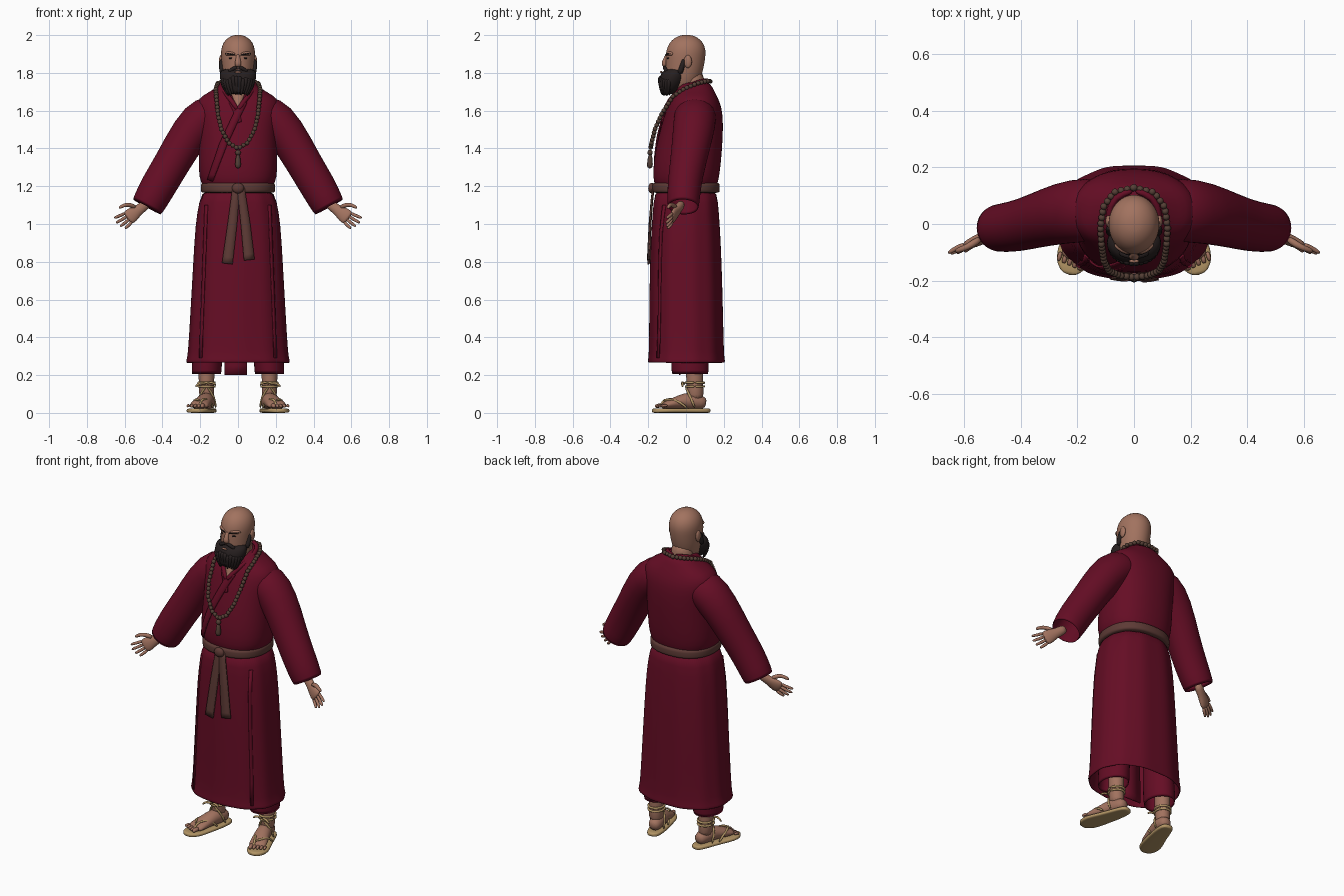
import bpy, bmesh, math, random
from mathutils import Vector, Matrix

random.seed(4)
if bpy.data.objects.get("Cube"):
    bpy.data.objects.remove(bpy.data.objects["Cube"])


def material(name, red, green, blue):
    mat = bpy.data.materials.new(name)
    mat.use_nodes = True
    mat.diffuse_color = (red, green, blue, 1)
    shader = mat.node_tree.nodes["Principled BSDF"]
    shader.inputs["Base Color"].default_value = (red, green, blue, 1)
    shader.inputs["Roughness"].default_value = 0.8
    return mat


ROBE = material("crimson_cloth", 0.13, 0.004, 0.018)
SASH = material("brown_sash", 0.11, 0.043, 0.036)
WOOD = material("dark_wood", 0.09, 0.05, 0.036)
SKIN = material("tan_skin", 0.36, 0.17, 0.115)
HAIR = material("black_hair", 0.02, 0.014, 0.014)
STRAW = material("straw", 0.45, 0.3, 0.13)


def finish(bm, name, mat, mirror=False, wall=0, smooth=1):
    """Turn a bmesh into a smooth object with the usual modifiers."""
    bmesh.ops.recalc_face_normals(bm, faces=bm.faces)
    mesh = bpy.data.meshes.new(name)
    bm.to_mesh(mesh)
    bm.free()
    mesh.materials.append(mat)
    mesh.shade_smooth()
    obj = bpy.data.objects.new(name, mesh)
    bpy.context.collection.objects.link(obj)
    if mirror:
        obj.modifiers.new("mirror", "MIRROR")
    if wall:
        shell = obj.modifiers.new("wall", "SOLIDIFY")
        shell.thickness, shell.offset = wall, -1
    if smooth:
        obj.modifiers.new("smooth", "SUBSURF").levels = smooth
        obj.modifiers["smooth"].render_levels = smooth
    return obj


def loft(name, rows, mat, sides=16, hint=(1, 0, 0), level=False, power=2,
         fold=0, caps=(True, True), **options):
    """Skin oval rings; each row is centre x, y, z and the two radii."""
    bm, rings = bmesh.new(), []
    for i, (x, y, z, wide, deep) in enumerate(rows):
        before = Vector(rows[max(i - 1, 0)][:3])
        after = Vector(rows[min(i + 1, len(rows) - 1)][:3])
        along = Vector((0, 0, 1)) if level else (after - before).normalized()
        side = Vector(hint)
        side = (side - along * along.dot(side)).normalized()
        up = along.cross(side)
        ring = []
        for k in range(sides):
            angle = math.tau * k / sides
            c, s = math.cos(angle), math.sin(angle)
            grow = 1 + fold * math.sin(angle * 11)
            c = math.copysign(abs(c) ** (2 / power), c) * grow
            s = math.copysign(abs(s) ** (2 / power), s) * grow
            ring.append(bm.verts.new(Vector((x, y, z)) + side * wide * c + up * deep * s))
        rings.append(ring)
    for low, high in zip(rings, rings[1:]):
        for k in range(sides):
            j = (k + 1) % sides
            bm.faces.new((low[k], low[j], high[j], high[k]))
    for ring, capped in zip((rings[0], rings[-1]), caps):
        if capped:
            bm.faces.new(ring)
    return finish(bm, name, mat, **options)


def tube(name, points, radius, mat, tip=1, hint=(0.2, 0.3, 1), **options):
    last = len(points) - 1
    rows = [(*p, *[radius * (1 + (tip - 1) * i / last)] * 2) for i, p in enumerate(points)]
    return loft(name, rows, mat, sides=8, hint=hint, **options)


def ball(name, centre, size, mat, **options):
    bm = bmesh.new()
    place = Matrix.Translation(centre) @ Matrix.Diagonal((*size, 1))
    bmesh.ops.create_uvsphere(bm, u_segments=20, v_segments=12, radius=1, matrix=place)
    return finish(bm, name, mat, smooth=0, **options)


def spans(rows):
    """Change rows of z, half width, front y, back y into loft rows."""
    return [(0, (f + b) / 2, z, w, (b - f) / 2) for z, w, f, b in rows]


def front_of(rows, power):
    """Return a function giving the front surface y at x, z."""
    rows = sorted(rows, key=lambda row: row[2])

    def front(x, z):
        for low, high in zip(rows, rows[1:]):
            if z <= high[2]:
                break
        t = min(max((z - low[2]) / (high[2] - low[2]), 0), 1)
        cy, wide, deep = [low[i] + (high[i] - low[i]) * t for i in (1, 3, 4)]
        return cy - deep * (1 - min(abs(x / wide), 1) ** power) ** (1 / power)
    return front


def ribbon(name, points, front, mat, lift=0.006, wall=0.008):
    """Lay a cloth strip on a front surface; points are x, z, width."""
    bm, pairs = bmesh.new(), []
    steps = 6
    path = [Vector(a).lerp(Vector(b), t / steps)
            for a, b in zip(points, points[1:]) for t in range(steps)] + [Vector(points[-1])]
    for i, (x, z, width) in enumerate(path):
        way = path[min(i + 1, len(path) - 1)] - path[max(i - 1, 0)]
        across = Vector((way.y, -way.x)).normalized() * width / 2
        pairs.append([bm.verts.new((x + across.x * s, front(x + across.x * s, z + across.y * s) - lift,
                                    z + across.y * s)) for s in (-1, 0, 1)])
    for a, b in zip(pairs, pairs[1:]):
        for k in (0, 1):
            bm.faces.new((a[k], a[k + 1], b[k + 1], b[k]))
    return finish(bm, name, mat, wall=wall, smooth=0)


# Robe: skirt, upper body and wide sleeves
ROUND = 2.3
skirt = spans([(1.2, .18, -.16, .16), (1.12, .205, -.17, .17), (1, .225, -.18, .18),
               (.8, .236, -.19, .19), (.5, .253, -.193, .198), (.3, .265, -.195, .202),
               (.285, .272, -.2, .207), (.265, .274, -.2, .208)])
loft("robe_skirt", skirt, ROBE, sides=88, level=True, power=ROUND, fold=.008,
     caps=(True, False), wall=.012)
torso = spans([(1.17, .178, -.15, .15), (1.21, .188, -.165, .165), (1.24, .206, -.175, .175),
               (1.34, .21, -.172, .187), (1.47, .205, -.145, .196), (1.56, .215, -.12, .196),
               (1.62, .225, -.1, .188), (1.665, .21, -.08, .17), (1.695, .16, -.06, .155),
               (1.725, .11, -.045, .14), (1.755, .085, -.03, .12)])
loft("robe_torso", torso, ROBE, sides=40, level=True, power=ROUND)
sleeve = [(.07, .05, 1.6, .1, .08), (.17, .05, 1.575, .115, .115), (.25, .04, 1.495, .11, .105),
          (.35, .01, 1.32, .095, .095), (.42, -.01, 1.205, .09, .096), (.485, -.015, 1.085, .085, .088)]
loft("robe_sleeves", sleeve, ROBE, sides=24, hint=(0, 1, 0), caps=(True, False),
     mirror=True, wall=.01)

# Collar, chest opening and overlapping front edges
on_torso, on_skirt = front_of(torso, ROUND), front_of(skirt, ROUND)
ribbon("chest_skin", [(0, 1.61, .006), (0, 1.69, .07)], on_torso, SKIN, lift=.005)
collar = [(0, .118, 1.76), (.07, .1, 1.76), (.095, .03, 1.74), (.075, -.045, 1.7),
          (.035, -.09, 1.655), (0, -.112, 1.6)]
tube("collar_roll", collar, .014, ROBE, mirror=True)
ribbon("lapel_over", [(.035, 1.65, .03), (0, 1.59, .04), (-.08, 1.42, .04), (-.15, 1.23, .03)],
       on_torso, ROBE, lift=.01)
ribbon("lapel_under", [(-.035, 1.65, .03), (-.01, 1.6, .03), (.01, 1.54, .02)], on_torso, ROBE)
for side in (-1, 1):
    ribbon("skirt_front_edge", [(side * .17, 1.1, .014), (side * .2, .29, .014)], on_skirt, ROBE)

# Sash with a knot and two hanging tails
belt = [(0, 0, z, .188 + g, .17 + g) for z, g in ((1.163, 0), (1.168, .008), (1.19, .009),
                                                 (1.215, .008), (1.222, 0))]
loft("sash", belt, SASH, sides=40, level=True, power=ROUND)
ball("sash_knot", (0, -.182, 1.19), (.032, .018, .028), SASH)
ribbon("sash_tail_right", [(-.01, 1.19, .04), (-.03, 1, .05), (-.057, .79, .056)], on_skirt, SASH, .014)
ribbon("sash_tail_left", [(.015, 1.19, .04), (.04, 1, .05), (.06, .81, .056)], on_skirt, SASH, .018)

# Trousers and inner flap under the hem
trouser = [(.15, .02, .55, .075, .1), (.16, .02, .35, .08, .1), (.167, .022, .2, .083, .102)]
loft("trouser_legs", trouser, ROBE, level=True, caps=(True, False), mirror=True, wall=.01)
ribbon("inner_flap", [(-.01, .5, .11), (-.012, .2, .12)], lambda x, z: -.03, ROBE)

# Head, neck, ears, nose, eyes and brows
head = [(1.7, -.02, .045, .055), (1.73, -.02, .065, .078), (1.78, -.014, .08, .095),
        (1.83, -.007, .086, .102), (1.88, -.003, .09, .106), (1.92, 0, .092, .106),
        (1.96, .002, .08, .091), (1.987, .002, .054, .062), (2.002, .002, .02, .024)]
loft("head", [(0, y, z, w, d) for z, y, w, d in head], SKIN, sides=24, level=True)
loft("neck", [(0, .035, 1.58, .075, .07), (0, .035, 1.72, .065, .065), (0, .03, 1.83, .065, .065)],
     SKIN, level=True)
loft("nose", [(0, -.1, 1.9, .01, .008), (0, -.112, 1.87, .012, .01), (0, -.118, 1.848, .02, .015),
              (0, -.11, 1.832, .014, .01)], SKIN)
ball("ears", (.09, .01, 1.86), (.011, .021, .034), SKIN, mirror=True)
ball("eyes", (.035, -.09, 1.878), (.014, .011, .006), HAIR, mirror=True)
tube("brow_ridges", [(.01, -.1, 1.895), (.04, -.092, 1.905), (.07, -.068, 1.9)], .012, SKIN, mirror=True)
tube("eyebrows", [(.012, -.109, 1.892), (.04, -.101, 1.902), (.07, -.076, 1.902)], .005, HAIR, mirror=True)

# Full beard with moustache, sideburns and hanging locks
beard = [(1.685, -.095, .03, .025), (1.7, -.09, .06, .045), (1.735, -.078, .085, .066),
         (1.77, -.07, .098, .072), (1.8, -.064, .096, .067), (1.825, -.055, .086, .052)]
loft("beard", [(0, y, z, w, d) for z, y, w, d in beard], HAIR, sides=24, level=True)
tube("sideburns", [(.088, -.012, 1.875), (.088, -.018, 1.84), (.082, -.035, 1.79)], .01, HAIR, tip=2, mirror=True)
tube("moustache", [(0, -.113, 1.829), (.025, -.113, 1.826), (.055, -.098, 1.8)], .011, HAIR, mirror=True)
ball("lips", (0, -.131, 1.804), (.018, .006, .006), SKIN)
for i in range(16):
    angle = math.pi * (1 + i / 15)
    c, s = math.cos(angle), math.sin(angle)
    z = 1.74 + random.uniform(-.01, .01)
    tube("beard_lock", [(.08 * c, -.075 + .058 * s, z + .04), (.082 * c, -.08 + .06 * s, z),
                        (.05 * c, -.09 + .035 * s, z - .058)], .018, HAIR, tip=.3, hint=(1, 0, 0))

# Prayer beads and tassel
half = [(0, .128, 1.755), (.07, .112, 1.757), (.108, .06, 1.745), (.118, -.01, 1.715),
        (.115, -.07, 1.675), (.106, -.13, 1.58), (.088, -.165, 1.5), (.05, -.182, 1.43), (0, -.188, 1.4)]
loop = [Vector(p) for p in half] + [Vector((-x, y, z)) for x, y, z in half[-2::-1]]
bm, spare, gap = bmesh.new(), 0, .022
for a, b in zip(loop, loop[1:]):
    length = (b - a).length
    while spare < length:
        bmesh.ops.create_icosphere(bm, subdivisions=2, radius=.0125,
                                   matrix=Matrix.Translation(a.lerp(b, spare / length)))
        spare += gap
    spare -= length
finish(bm, "bead_necklace", WOOD, smooth=0)
ball("tassel_bead", (0, -.19, 1.378), (.015, .014, .015), WOOD)
tube("tassel", [(0, -.19, 1.37), (0, -.19, 1.34), (0, -.192, 1.29)], .01, WOOD, tip=2, hint=(1, 0, 0), mirror=False)

# Open hands: forearm, palm, fingers and thumb
reach, spread = Vector((.75, -.37, -.56)).normalized(), Vector((.6, 0, .8))
wrist = Vector((.525, -.045, 1.075))
palm = [(-.07, .028, .026), (0, .027, .02), (.03, .036, .02), (.06, .042, .017), (.085, .036, .012)]
loft("hands", [(*(wrist + reach * d), w, t) for d, w, t in palm], SKIN, hint=spread, mirror=True)
for i, size in enumerate((.062, .078, .084, .076)):
    offset = (i - 1.5) * .019
    base = wrist + reach * .07 + spread * offset
    way = (reach + spread * offset * 6).normalized()
    curl = Vector((0, -.006, .004))
    tube("fingers", [base, base + way * size * .55, base + way * size + curl], .0105, SKIN,
         tip=.75, hint=spread, mirror=True)
tube("thumbs", [(.54, -.05, 1.085), (.575, -.075, 1.105), (.605, -.088, 1.1), (.632, -.097, 1.083)],
     .015, SKIN, tip=.6, mirror=True)

# Feet and ankles
loft("ankles", [(.165, .045, .4, .05, .055), (.167, .045, .2, .043, .046), (.167, .048, .13, .04, .044),
                (.165, .05, .06, .042, .046)], SKIN, level=True, mirror=True)
foot = [(.152, .108, .05, .024, .025), (.155, .08, .056, .04, .038), (.167, .02, .066, .043, .05),
        (.185, -.04, .056, .046, .036), (.206, -.1, .042, .053, .024), (.212, -.13, .036, .048, .014)]
loft("feet", foot, SKIN, mirror=True)
for i, size in enumerate((.014, .011, .01, .01, .009)):
    x, y = .182 + i * .019, -.12 + i * .006
    tube("toes", [(x, y, .038), (x + .006, y - .025, .04), (x + .01, y - .045 + i * .003, .032)],
         size, SKIN, tip=.8, mirror=True)

# Straw sandals with thong and ankle ties
sole = [(.143, .128, .018), (.148, .11, .04), (.163, .04, .05), (.188, -.04, .056),
        (.212, -.11, .066), (.224, -.155, .05), (.229, -.18, .02)]
loft("sandal_soles", [(x, y, .012, w, .012) for x, y, w in sole], STRAW, power=4, mirror=True)
ties = {
    "thong_inner": [(.2, -.14, .025), (.2, -.125, .066), (.175, -.08, .078), (.142, -.04, .06), (.13, -.01, .02)],
    "thong_outer": [(.2, -.125, .066), (.228, -.08, .073), (.236, -.03, .058), (.228, .01, .02)],
    "tie_inner": [(.165, -.004, .14), (.125, .02, .09), (.117, .05, .02)],
    "tie_outer": [(.168, -.004, .14), (.21, .02, .09), (.21, .05, .02)],
    "bow_inner": [(.167, -.005, .15), (.14, -.022, .168), (.115, -.02, .145)],
    "bow_outer": [(.167, -.005, .15), (.2, -.022, .165), (.228, -.018, .135)],
}
for name, points in ties.items():
    tube(name, points, .007, STRAW, mirror=True)
for height in (.14, .16):
    band = [(.167 + .045 * math.cos(math.tau * k / 12), .047 + .05 * math.sin(math.tau * k / 12), height)
            for k in range(13)]
    tube("ankle_band", band, .007, STRAW, mirror=True)
